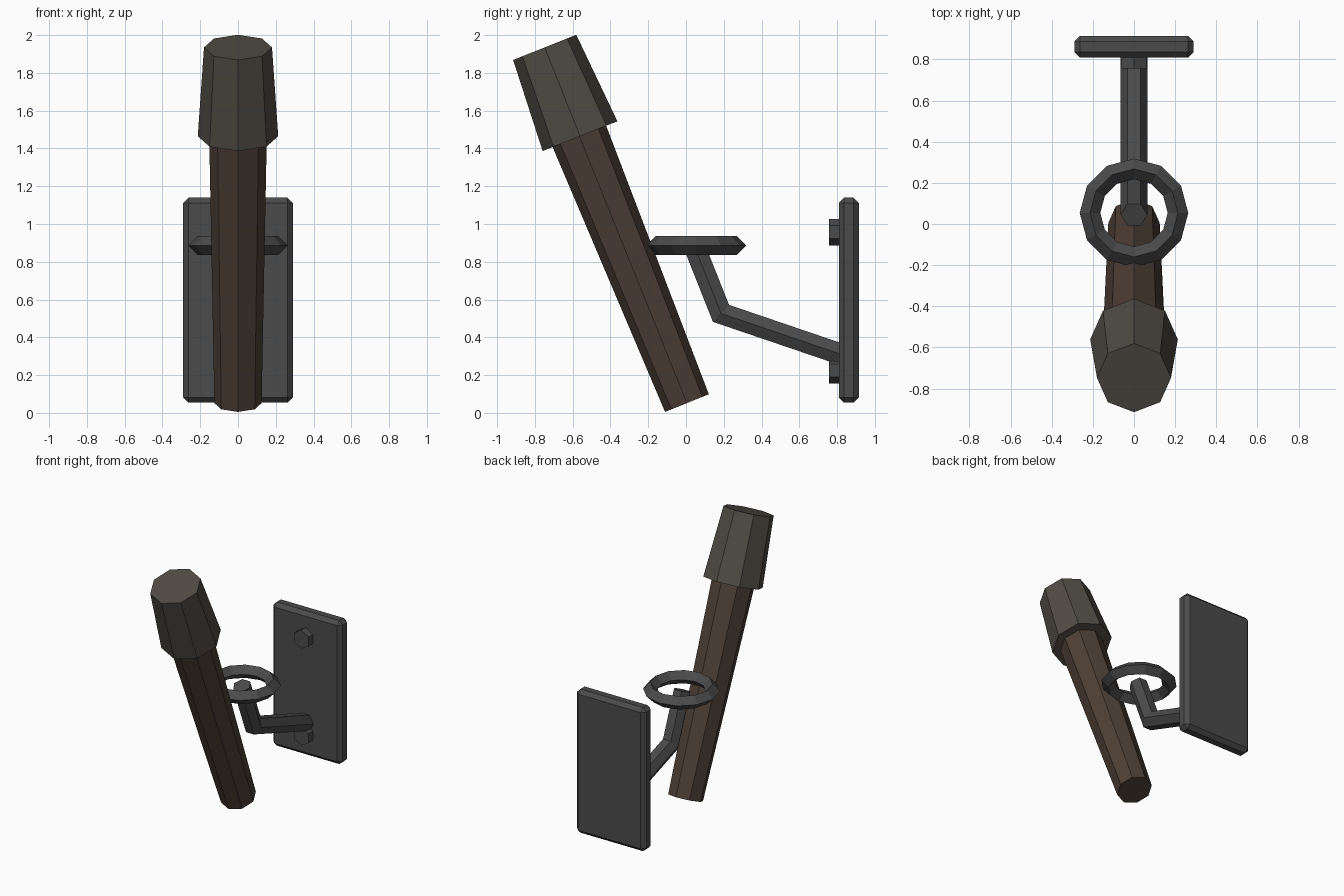
import bpy, bmesh, math
from mathutils import Vector, Matrix

if "Cube" in bpy.data.objects:
    bpy.data.objects.remove(bpy.data.objects["Cube"])


def material(name, rgb):
    m = bpy.data.materials.new(name)
    m.diffuse_color = (*rgb, 1)
    m.use_nodes = True
    m.node_tree.nodes["Principled BSDF"].inputs["Base Color"].default_value = m.diffuse_color
    return m


WOOD = material("wood", (0.075, 0.05, 0.036))
WRAP = material("wrap", (0.082, 0.072, 0.058))
IRON = material("iron", (0.07, 0.07, 0.07))


def finish(name, bm, mat):
    bmesh.ops.recalc_face_normals(bm, faces=bm.faces)
    me = bpy.data.meshes.new(name)
    bm.to_mesh(me)
    bm.free()
    me.materials.append(mat)
    ob = bpy.data.objects.new(name, me)
    bpy.context.collection.objects.link(ob)
    return ob


def loft(name, path, radii, sides, mat, phase=0.0):
    """Capped prism along (y, z) points in the x = 0 plane, mitred at bends."""
    pts = [Vector((0, y, z)) for y, z in path]
    dirs = [(b - a).normalized() for a, b in zip(pts, pts[1:])]
    bm = bmesh.new()
    rings = []
    for i, (p, r) in enumerate(zip(pts, radii)):
        d0, d1 = dirs[max(i - 1, 0)], dirs[min(i, len(dirs) - 1)]
        t = (d0 + d1).normalized()
        up = t.cross(Vector((1, 0, 0))) / t.dot(d0)
        angles = [phase + math.tau * k / sides for k in range(sides)]
        rings.append([bm.verts.new(p + Vector((r * math.cos(a), 0, 0)) + up * r * math.sin(a))
                      for a in angles])
    for lo, hi in zip(rings, rings[1:]):
        for k in range(sides):
            n = (k + 1) % sides
            bm.faces.new((lo[k], lo[n], hi[n], hi[k]))
    bm.faces.new(rings[0])
    bm.faces.new(rings[-1])
    return finish(name, bm, mat)


# Leaning torch: tapered handle and wrapped head
loft("torch_handle", [(0.005, 0.052), (-0.575, 1.49)], [0.125, 0.153], 8, WOOD)
loft("torch_head", [(-0.561, 1.465), (-0.748, 1.935)], [0.213, 0.18], 8, WRAP)

# Bent hexagonal support arm
loft("bracket_arm", [(0.84, 0.304), (0.185, 0.527), (0.045, 0.88)], [0.065] * 3, 6, IRON)

# Hex bolts on the wall plate
for label, z in (("lower", 0.225), ("upper", 0.957)):
    loft(f"{label}_bolt", [(0.757, z), (0.82, z)], [0.07, 0.07], 6, IRON, math.pi / 2)

# Chamfered wall plate
bm = bmesh.new()
bmesh.ops.create_cube(bm, size=1, matrix=Matrix.Translation((0, 0.862, 0.597))
                      @ Matrix.Diagonal((0.58, 0.106, 1.086, 1)))
bmesh.ops.bevel(bm, geom=bm.edges[:], offset=0.028, segments=1, affect='EDGES')
finish("wall_plate", bm, IRON)

# Holder ring with a diamond cross-section
bm = bmesh.new()
section = [(0.264, 0), (0.214, 0.05), (0.164, 0), (0.214, -0.05)]
vs = [bm.verts.new((r, 0, z)) for r, z in section]
es = [bm.edges.new((vs[i], vs[(i + 1) % 4])) for i in range(4)]
bmesh.ops.spin(bm, geom=vs + es, cent=(0, 0, 0), axis=(0, 0, 1), angle=math.tau, steps=12)
bmesh.ops.remove_doubles(bm, verts=bm.verts, dist=0.001)
ring = finish("holder_ring", bm, IRON)
ring.location = (0, 0.054, 0.886)
